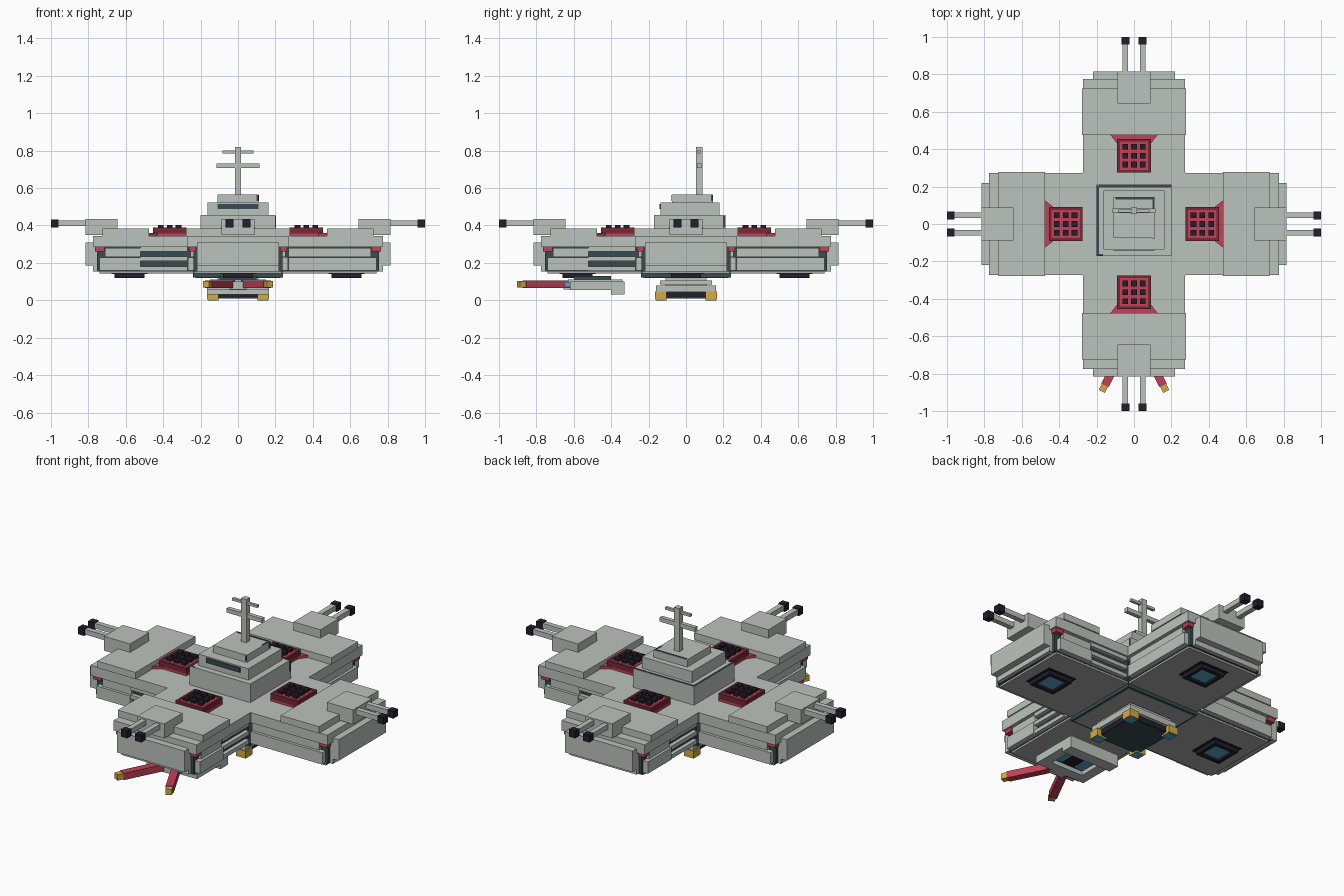
import bpy, math
from mathutils import Matrix, Vector

if "Cube" in bpy.data.objects:
    bpy.data.objects.remove(bpy.data.objects["Cube"])


def material(name, r, g, b):
    m = bpy.data.materials.new(name)
    m.diffuse_color = (r, g, b, 1)
    m.use_nodes = True
    m.node_tree.nodes["Principled BSDF"].inputs["Base Color"].default_value = m.diffuse_color
    return m


GRAY = material("light gray", .5, .545, .515)
DARK = material("belly gray", .4, .4, .395)
SLATE = material("slate", .038, .07, .08)
RED = material("red", .55, .052, .092)
MAROON = material("dark red", .18, .021, .037)
BLACK = material("black", .015, .013, .024)
GOLD = material("gold", .66, .41, .06)
TEAL = material("teal", .1, .4, .58)

QUADS = [(0, 3, 2, 1), (4, 5, 6, 7), (0, 1, 5, 4), (1, 2, 6, 5), (2, 3, 7, 6), (3, 0, 4, 7)]
ID = Matrix.Identity(4)


def mesh(name, verts, faces, mat, xf=ID):
    me = bpy.data.meshes.new(name)
    me.from_pydata([xf @ Vector(v) for v in verts], [], faces)
    me.materials.append(mat)
    ob = bpy.data.objects.new(name, me)
    bpy.context.collection.objects.link(ob)
    return ob


def box(name, x, y, z, mat, xf=ID):
    """Box from (min, max) pairs."""
    ring = [(x[0], y[0]), (x[1], y[0]), (x[1], y[1]), (x[0], y[1])]
    return mesh(name, [(a, b, h) for h in z for a, b in ring], QUADS, mat, xf)


def frame(name, x, y, z, t, mat, xf=ID):
    """Four walls around an open square."""
    box(name, x, (y[0], y[0] + t), z, mat, xf)
    box(name, x, (y[1] - t, y[1]), z, mat, xf)
    box(name, (x[0], x[0] + t), (y[0] + t, y[1] - t), z, mat, xf)
    box(name, (x[1] - t, x[1]), (y[0] + t, y[1] - t), z, mat, xf)


def side(s, a, b):
    """Range on one side of the arm."""
    return tuple(sorted((s * a, s * b)))


def arm(xf):
    # hull layers
    box("arm_core", (.2, .755), (-.238, .238), (.155, .285), SLATE, xf)
    box("arm_bottom", (.2, .74), (-.236, .236), (.143, .155), DARK, xf)
    box("arm_slab", (.275, .775), (-.272, .272), (.285, .345), GRAY, xf)
    box("arm_top_plate", (.475, .725), (-.279, .279), (.345, .385), GRAY, xf)
    # end cap
    box("end_cap", (.74, .815), (-.22, .22), (.185, .31), GRAY, xf)
    box("end_cap_foot", (.74, .775), (-.22, .22), (.155, .185), GRAY, xf)
    # side panels, with a louvred vent on one flank
    for s, start in ((-1, .27), (1, .52)):
        box("lower_panel", (start, .74), side(s, .235, .268), (.16, .23), GRAY, xf)
        box("upper_panel", (start, .71), side(s, .235, .255), (.232, .281), GRAY, xf)
        box("corner_light", (.715, .765), side(s, .225, .262), (.262, .285), RED, xf)
    for z in (.158, .21, .262):
        box("vent_slat", (.27, .52), (.235, .262), (z, z + .023), GRAY, xf)
    # missile rack
    box("rack_base", (.275, .455), (-.09, .09), (.345, .358), RED, xf)
    frame("rack_rim", (.275, .455), (-.09, .09), (.358, .39), .015, MAROON, xf)
    box("rack_top", (.29, .44), (-.075, .075), (.358, .387), RED, xf)
    for i in (-1, 0, 1):
        for j in (-1, 0, 1):
            cx, cy = .365 + i * .047, j * .047
            box("rack_cell", (cx - .015, cx + .015), (cy - .015, cy + .015), (.38, .403), BLACK, xf)
    flare = [(.43, -.09), (.475, -.125), (.475, .125), (.43, .09)]
    mesh("rack_flare", [(a, b, h) for h in (.345, .36) for a, b in flare], QUADS, RED, xf)
    # twin gun
    box("gun_house", (.645, .815), (-.088, .088), (.35, .435), GRAY, xf)
    for c in (-.046, .046):
        box("gun_barrel", (.81, .965), (c - .015, c + .015), (.397, .427), GRAY, xf)
        box("gun_muzzle", (.96, 1), (c - .021, c + .021), (.39, .432), BLACK, xf)
    # underside thruster
    box("thruster_flange", (.485, .675), (-.095, .095), (.14, .145), BLACK, xf)
    frame("thruster", (.5, .66), (-.08, .08), (.118, .142), .022, BLACK, xf)
    box("thruster_glow", (.522, .638), (-.058, .058), (.13, .141), TEAL, xf)


for k in range(4):
    arm(Matrix.Rotation(k * math.pi / 2, 4, 'Z'))

# central hull
box("center_core", (-.24, .24), (-.24, .24), (.122, .285), SLATE)
box("center_bottom", (-.228, .228), (-.228, .228), (.12, .123), DARK)
box("center_slab", (-.275, .275), (-.275, .275), (.285, .345), GRAY)

# stepped bridge
box("bridge_lower", (-.2, .2), (-.17, .21), (.345, .455), GRAY)
box("bridge_middle", (-.163, .163), (-.135, .178), (.455, .522), GRAY)
box("bridge_window", (-.11, .11), (-.141, -.134), (.487, .515), SLATE)
box("bridge_top", (-.11, .11), (-.075, .145), (.522, .565), GRAY)
# dark seams let into the bridge steps
box("lower_seam_left", (-.2, -.188), (-.16, .205), (.455, .457), SLATE)
box("lower_seam_back", (-.188, .198), (.196, .208), (.455, .457), SLATE)
box("lower_seam_front", (-.2, -.165), (-.17, -.16), (.455, .457), SLATE)
box("lower_seam_side", (.2, .202), (.197, .209), (.39, .452), SLATE)
box("top_seam_back", (-.1, .1), (.132, .142), (.565, .567), SLATE)
box("top_seam_right", (.1, .108), (.08, .142), (.565, .567), SLATE)
box("top_seam_front", (.1, .11), (-.077, -.075), (.53, .563), SLATE)
box("top_seam_side", (.11, .112), (.133, .145), (.53, .563), SLATE)

# mast
box("mast", (-.017, .017), (.053, .087), (.565, .82), GRAY)
box("mast_lower_bar", (-.115, .115), (.058, .082), (.707, .732), GRAY)
box("mast_upper_bar", (-.082, .082), (.062, .078), (.785, .8), GRAY)

# docking foot under the centre
box("foot_neck", (-.11, .11), (-.11, .11), (.08, .125), GRAY)
box("foot_collar", (-.14, .14), (-.14, .14), (.085, .105), GRAY)
box("foot_plate", (-.16, .16), (-.16, .16), (.045, .08), GRAY)
box("foot_pad", (-.14, .14), (-.14, .14), (.014, .046), BLACK)
box("foot_sole", (-.135, .135), (-.135, .135), (.01, .014), SLATE)
for sx in (-1, 1):
    for sy in (-1, 1):
        box("foot_corner", side(sx, .105, .167), side(sy, .105, .167), (.004, .048), GOLD)
        box("foot_corner_light", side(sx, .105, .16), side(sy, .105, .16), (0, .004), TEAL)

# chin turret under the front arm
box("turret_mount", (-.1, .1), (-.6, -.4), (.112, .13), SLATE)
box("turret_roof", (-.15, .15), (-.63, -.34), (.095, .112), GRAY)
frame("turret_frame", (-.165, .165), (-.62, -.34), (.055, .1), .06, GRAY)
box("turret_back", (-.165, .165), (-.4, -.33), (.03, .1), GRAY)
box("turret_core", (-.105, .105), (-.56, -.4), (.08, .096), BLACK)
box("turret_nose", (-.045, .045), (-.655, -.6), (.058, .1), GRAY)
for s in (-1, 1):
    box("turret_light", side(s, .045, .1), (-.55, -.41), (.074, .081), TEAL)
    box("turret_hinge", side(s, .045, .075), (-.645, -.62), (.07, .098), TEAL)
    xf = Matrix.Translation((s * .045, -.645, .085)) @ Matrix.Rotation(s * math.radians(27), 4, 'Z')
    box("turret_barrel", (-.022, .022), (-.245, .02), (-.02, .02), RED, xf)
    box("turret_muzzle", (-.018, .018), (-.28, -.245), (-.017, .017), GOLD, xf)
